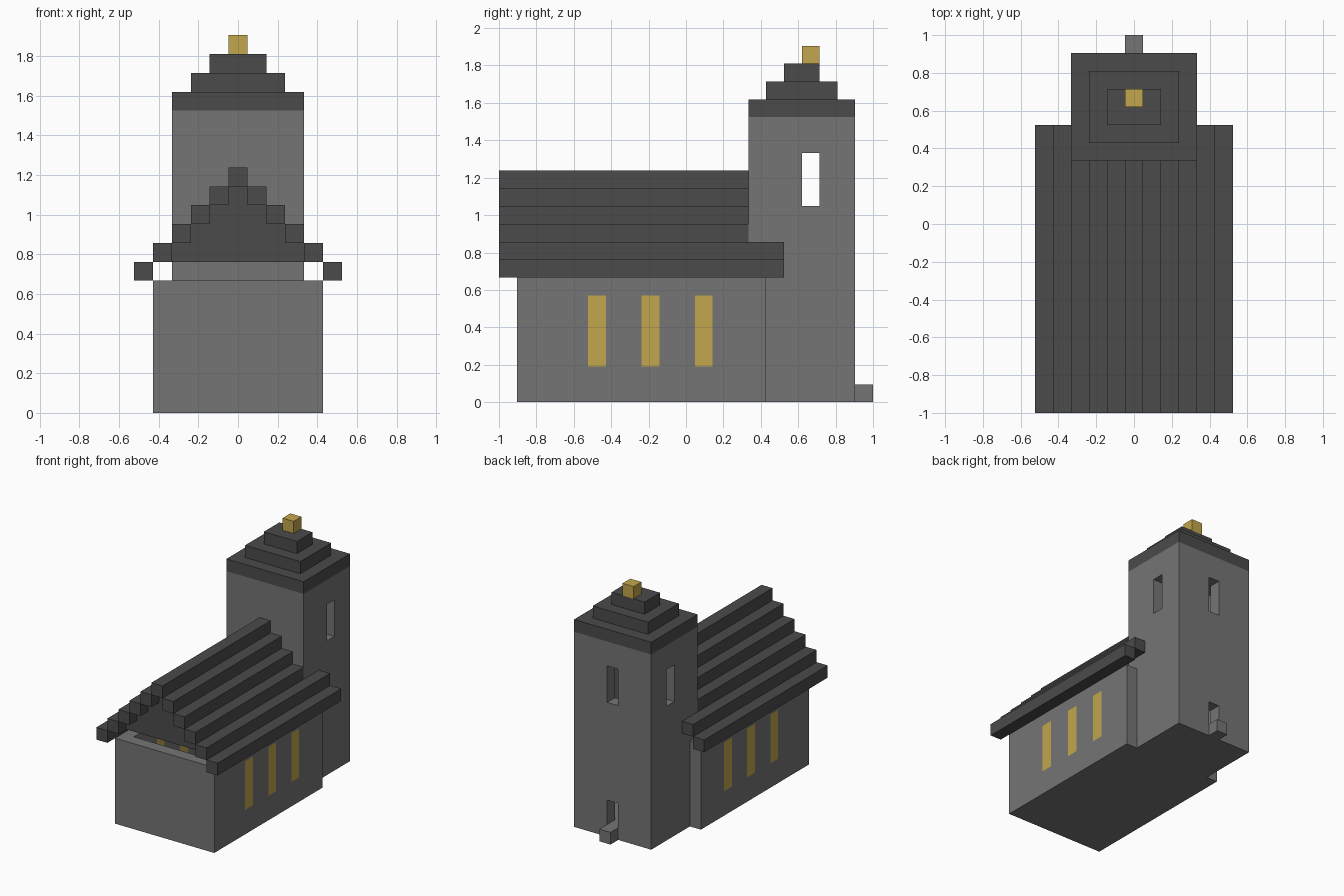
import bpy
import bmesh

cube = bpy.data.objects.get("Cube")
if cube:
    bpy.data.objects.remove(cube, do_unlink=True)

U = 2 / 21  # one building block; y is counted in blocks from the front eave


def material(name, rgb):
    m = bpy.data.materials.new(name)
    m.use_nodes = True
    colour = (*rgb, 1)
    m.diffuse_color = colour
    m.node_tree.nodes["Principled BSDF"].inputs["Base Color"].default_value = colour
    return m


stone = material("grey stone", (0.178, 0.178, 0.178))
slate = material("dark slate", (0.07, 0.07, 0.07))
gold = material("gold", (0.54, 0.38, 0.072))


def to_object(name, bm, mat):
    bmesh.ops.recalc_face_normals(bm, faces=bm.faces)
    mesh = bpy.data.meshes.new(name)
    bm.to_mesh(mesh)
    bm.free()
    mesh.materials.append(mat)
    ob = bpy.data.objects.new(name, mesh)
    bpy.context.collection.objects.link(ob)
    return ob


def box(name, x, y, z, mat):
    """Box from block ranges (low, high) along each axis."""
    bm = bmesh.new()
    bmesh.ops.create_cube(bm, size=1)
    for v in bm.verts:
        for i, (low, high) in enumerate((x, y, z)):
            v.co[i] = (high if v.co[i] > 0 else low) * U
        v.co.y -= 1
    return to_object(name, bm, mat)


def combine(target, tool, operation):
    """Apply a boolean to the target and discard the tool."""
    mod = target.modifiers.new("combine", "BOOLEAN")
    mod.operation = operation
    mod.solver = "EXACT"
    mod.object = tool
    bpy.context.view_layer.update()
    graph = bpy.context.evaluated_depsgraph_get()
    mesh = bpy.data.meshes.new_from_object(target.evaluated_get(graph))
    target.modifiers.clear()
    target.data = mesh
    bpy.data.objects.remove(tool, do_unlink=True)


def cut(target, x, y, z):
    combine(target, box("cutter", x, y, z, stone), "DIFFERENCE")


# Nave and tower as one hollow stone shell
walls = box("stone_walls", (-4.5, 4.5), (1, 15), (0, 7), stone)
combine(walls, box("tower", (-3.5, 3.5), (14, 20), (0, 16), stone), "UNION")
cut(walls, (-3.5, 3.5), (2, 14), (1, 8))
cut(walls, (-2.5, 2.5), (15, 19), (1, 15))

# Tower openings on both sides and the back, and the back door
cut(walls, (-4, 4), (17, 18), (11, 14))
cut(walls, (-0.5, 0.5), (18.5, 20.5), (11, 14))
cut(walls, (-0.5, 0.5), (18.5, 20.5), (1, 3))
box("door_step", (-0.5, 0.5), (20, 21), (0, 1), stone)

# Gold nave windows set flush in the side walls
for n, y in enumerate((5, 8, 11), 1):
    cut(walls, (-5, 5), (y, y + 1), (2, 6))
    for side, x in (("right", (-4.5, -3.5)), ("left", (3.5, 4.5))):
        box(f"{side}_window_{n}", x, (y, y + 1), (2, 6), gold)

# Stepped roof courses, the lowest two running past the tower
for row in range(5):
    inner = 4.5 - row
    back = 16 if row < 2 else 14
    for side, x in (("right", (-inner - 1, -inner)), ("left", (inner, inner + 1))):
        box(f"{side}_roof_course_{row + 1}", x, (0, back), (7 + row, 8 + row), slate)
box("roof_ridge", (-0.5, 0.5), (0, 14), (12, 13), slate)

# Stepped gable under the front of the roof
half = []
for row in range(4):
    half += [(3.5 - row, 8 + row), (3.5 - row, 9 + row)]
outline = half + [(-x, z) for x, z in reversed(half)]
bm = bmesh.new()
face = bm.faces.new([bm.verts.new((x * U, U - 1, z * U)) for x, z in outline])
grown = bmesh.ops.extrude_face_region(bm, geom=[face])
moved = [g for g in grown["geom"] if isinstance(g, bmesh.types.BMVert)]
bmesh.ops.translate(bm, verts=moved, vec=(0, U, 0))
to_object("front_gable", bm, slate)

# Tower roof tiers and gold finial
for tier in range(3):
    w = 3.5 - tier
    box(f"tower_roof_tier_{tier + 1}", (-w, w), (14 + tier, 20 - tier),
        (16 + tier, 17 + tier), slate)
box("finial", (-0.5, 0.5), (17, 18), (19, 20), gold)
